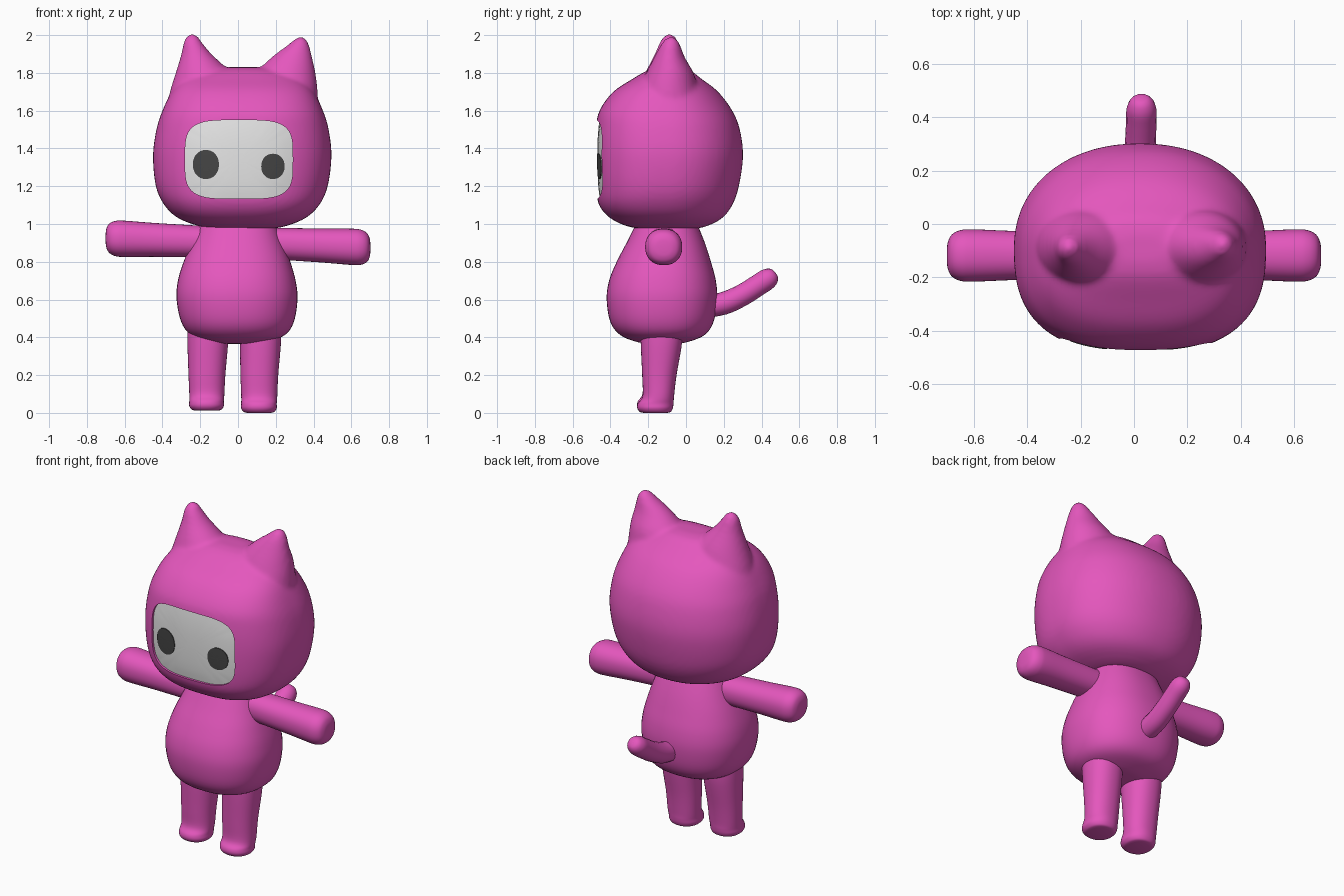
import bpy, bmesh, math

cube = bpy.data.objects.get("Cube")
if cube:
    bpy.data.objects.remove(cube, do_unlink=True)


def material(name, rgb):
    m = bpy.data.materials.new(name)
    m.use_nodes = True
    m.diffuse_color = (*rgb, 1)
    m.node_tree.nodes["Principled BSDF"].inputs["Base Color"].default_value = (*rgb, 1)
    return m


PINK = material("pink", (0.78, 0.095, 0.51))
WHITE = material("face white", (0.8, 0.8, 0.8))
DARK = material("eye grey", (0.06, 0.06, 0.06))


def activate(ob):
    bpy.ops.object.select_all(action='DESELECT')
    ob.select_set(True)
    bpy.context.view_layer.objects.active = ob


def smooth(ob, angle=45):
    activate(ob)
    bpy.ops.object.shade_smooth_by_angle(angle=math.radians(angle))


def finish(bm, name, mat):
    bmesh.ops.recalc_face_normals(bm, faces=bm.faces[:])
    mesh = bpy.data.meshes.new(name)
    bm.to_mesh(mesh)
    bm.free()
    ob = bpy.data.objects.new(name, mesh)
    bpy.context.collection.objects.link(ob)
    mesh.materials.append(mat)
    smooth(ob)
    return ob


def apply_modifier(ob, kind, **settings):
    mod = ob.modifiers.new(kind, kind)
    for key, value in settings.items():
        setattr(mod, key, value)
    activate(ob)
    bpy.ops.object.modifier_apply(modifier=mod.name)


def resample(rows, steps=5):
    """Smooth spline through rows of numbers."""
    out = []
    for i in range(len(rows) - 1):
        quad = [rows[max(i - 1, 0)], rows[i], rows[i + 1], rows[min(i + 2, len(rows) - 1)]]
        for s in range(steps):
            t = s / steps
            out.append([0.5 * (2 * b + (c - a) * t + (2 * a - 5 * b + 4 * c - d) * t ** 2
                               + (3 * b - a - 3 * c + d) * t ** 3) for a, b, c, d in zip(*quad)])
    return out + [list(rows[-1])]


def power(v, p):
    return math.copysign(abs(v) ** (2 / p), v)


def bridge(bm, rings):
    n = len(rings[0])
    for a, b in zip(rings, rings[1:]):
        for i in range(n):
            bm.faces.new((a[i], a[(i + 1) % n], b[(i + 1) % n], b[i]))


def loft(bm, rows, axis='z', front=2.2, back=2.2, n=48):
    """Rows are (position, low u, high u, low v, high v) of rounded sections."""
    rings = []
    for t, u0, u1, v0, v1 in resample(rows):
        ring = []
        for i in range(n):
            a = 2 * math.pi * i / n
            p = front if math.sin(a) < 0 else back
            u = (u0 + u1) / 2 + (u1 - u0) / 2 * power(math.cos(a), p)
            v = (v0 + v1) / 2 + (v1 - v0) / 2 * power(math.sin(a), p)
            ring.append(bm.verts.new((u, v, t) if axis == 'z' else (t, u, v)))
        rings.append(ring)
    bridge(bm, rings)
    bm.faces.new(rings[0])
    bm.faces.new(rings[-1])


def part(name, rows, **kw):
    bm = bmesh.new()
    loft(bm, rows, **kw)
    return finish(bm, name, PINK)


# Head with ears blended in
FRONT = 2.6
HEAD = [(0.975, -0.1, 0.15, -0.2, 0.02), (0.985, -0.19, 0.24, -0.3, 0.1),
        (1.03, -0.315, 0.355, -0.4, 0.19), (1.1, -0.39, 0.43, -0.46, 0.245),
        (1.2, -0.435, 0.475, -0.478, 0.28), (1.36, -0.45, 0.495, -0.484, 0.302),
        (1.5, -0.432, 0.48, -0.478, 0.285), (1.6, -0.4, 0.45, -0.458, 0.245),
        (1.7, -0.35, 0.4, -0.385, 0.17), (1.77, -0.28, 0.33, -0.28, 0.08),
        (1.815, -0.18, 0.23, -0.2, 0.02), (1.83, -0.07, 0.12, -0.14, -0.04)]
EARS = [[(1.62, -0.38, -0.06, -0.26, 0.08), (1.72, -0.355, -0.02, -0.24, 0.06),
         (1.8, -0.33, -0.04, -0.215, 0.035), (1.9, -0.3, -0.14, -0.165, -0.015),
         (1.96, -0.288, -0.19, -0.14, -0.04), (1.995, -0.27, -0.215, -0.115, -0.06),
         (2.005, -0.25, -0.235, -0.095, -0.08)],
        [(1.62, 0.1, 0.425, -0.26, 0.08), (1.72, 0.08, 0.42, -0.24, 0.06),
         (1.8, 0.1, 0.41, -0.21, 0.04), (1.88, 0.175, 0.393, -0.17, -0.005),
         (1.945, 0.26, 0.377, -0.135, -0.03), (1.98, 0.303, 0.36, -0.11, -0.05),
         (1.99, 0.325, 0.345, -0.09, -0.07)]]
bm = bmesh.new()
loft(bm, HEAD, front=FRONT, back=2.15, n=72)
for ear in EARS:
    loft(bm, ear, front=2, back=2)
head = finish(bm, "head", PINK)
apply_modifier(head, 'REMESH', mode='VOXEL', voxel_size=0.014)
apply_modifier(head, 'SMOOTH', factor=0.5, iterations=6)
HEAD_ROWS = resample(HEAD, 12)


def head_front(x, z):
    """Depth of the front of the head at x, z."""
    _, x0, x1, y0, y1 = min(HEAD_ROWS, key=lambda r: abs(r[0] - z))
    k = min(abs((x - (x0 + x1) / 2) / ((x1 - x0) / 2)), 1)
    return (y0 + y1) / 2 - (y1 - y0) / 2 * (1 - k ** FRONT) ** (1 / FRONT)


def curved_plate(name, cx, cz, rx, rz, near, far, p, mat, n=64):
    """Closed plate that follows the front of the head between two depths."""
    bm = bmesh.new()
    rings, caps = [], []
    scales = [0.1, 0.3, 0.5, 0.7, 0.85, 1]
    for s, depth in [(s, near) for s in scales] + [(s, far) for s in reversed(scales)]:
        ring = []
        for i in range(n):
            a = 2 * math.pi * i / n
            x = cx + rx * s * power(math.cos(a), p)
            z = cz + rz * s * power(math.sin(a), p)
            ring.append(bm.verts.new((x, head_front(x, z) + depth, z)))
        rings.append(ring)
    bridge(bm, rings)
    bm.faces.new(rings[0])
    bm.faces.new(rings[-1])
    return finish(bm, name, mat)


# Recessed face opening
cutter = curved_plate("face_cutter", 0.005, 1.342, 0.285, 0.208, -0.1, 0.02, 4, PINK)
apply_modifier(head, 'BOOLEAN', operation='DIFFERENCE', object=cutter, solver='EXACT')
bpy.data.objects.remove(cutter, do_unlink=True)
head.data.materials.clear()
head.data.materials.append(PINK)
smooth(head)

# Face and eyes
curved_plate("face", 0.005, 1.342, 0.287, 0.21, 0.014, 0.023, 4, WHITE)
curved_plate("right_eye", -0.17, 1.315, 0.069, 0.077, 0.01, 0.016, 2.1, DARK)
curved_plate("left_eye", 0.185, 1.305, 0.062, 0.067, 0.01, 0.016, 2.1, DARK)

# Body
part("body", [(0.366, -0.06, 0.06, -0.18, -0.06), (0.373, -0.14, 0.14, -0.25, 0.0),
              (0.41, -0.245, 0.245, -0.345, 0.095), (0.48, -0.3, 0.295, -0.4, 0.145),
              (0.6, -0.325, 0.315, -0.42, 0.165), (0.7, -0.318, 0.305, -0.407, 0.158),
              (0.8, -0.288, 0.277, -0.367, 0.132), (0.9, -0.245, 0.24, -0.315, 0.1),
              (1.0, -0.2, 0.2, -0.265, 0.06)], front=2.3, back=2.3)


# Legs with small toes
def leg(name, low, top, bottom):
    (t0, t1), (b0, b1) = top, bottom
    part(name, [(low, b0 + 0.03, b1 - 0.03, -0.225, -0.1), (low + 0.006, b0 + 0.012, b1 - 0.012, -0.245, -0.08),
                (low + 0.025, b0, b1, -0.258, -0.07), (low + 0.05, b0, b1, -0.255, -0.066),
                (low + 0.09, b0, b1 + 0.003, -0.23, -0.063), (0.2, b0 - 0.004, b1 + 0.008, -0.232, -0.05),
                (0.38, t0, t1, -0.24, -0.02), (0.5, t0, t1, -0.24, -0.02)])


leg("right_leg", 0.012, (-0.268, -0.052), (-0.258, -0.075))
leg("left_leg", 0.0, (0.01, 0.228), (0.017, 0.205))


# Arms stretched sideways
def arm(name, side, z_tip, z_root):
    rows = [(0.12, 0.082), (0.25, 0.085), (0.45, 0.09), (0.6, 0.096), (0.65, 0.093),
            (0.682, 0.077), (0.697, 0.05), (0.701, 0.02)]
    section = []
    for x, r in rows:
        z = z_root + (z_tip - z_root) * x / 0.7
        section.append((side * x, -0.118 - r * 1.02, -0.118 + r * 1.02, z - r, z + r))
    part(name, section, axis='x')


arm("right_arm", -1, 0.925, 0.9)
arm("left_arm", 1, 0.875, 0.905)

# Upturned tail
curve = bpy.data.curves.new("tail", 'CURVE')
curve.dimensions = '3D'
curve.bevel_depth = 1
curve.bevel_resolution = 6
curve.use_fill_caps = True
path = resample([(0.018, 0.08, 0.56, 0.06), (0.02, 0.2, 0.58, 0.06), (0.024, 0.3, 0.625, 0.058),
                 (0.027, 0.38, 0.675, 0.057), (0.028, 0.43, 0.708, 0.056),
                 (0.028, 0.457, 0.727, 0.045), (0.028, 0.471, 0.737, 0.028), (0.028, 0.475, 0.74, 0.008)], 4)
spline = curve.splines.new('POLY')
spline.points.add(len(path) - 1)
for point, (x, y, z, r) in zip(spline.points, path):
    point.co = (x, y, z, 1)
    point.radius = r
tail = bpy.data.objects.new("tail", curve)
bpy.context.collection.objects.link(tail)
curve.materials.append(PINK)
activate(tail)
bpy.ops.object.convert(target='MESH')
smooth(bpy.context.view_layer.objects.active)
